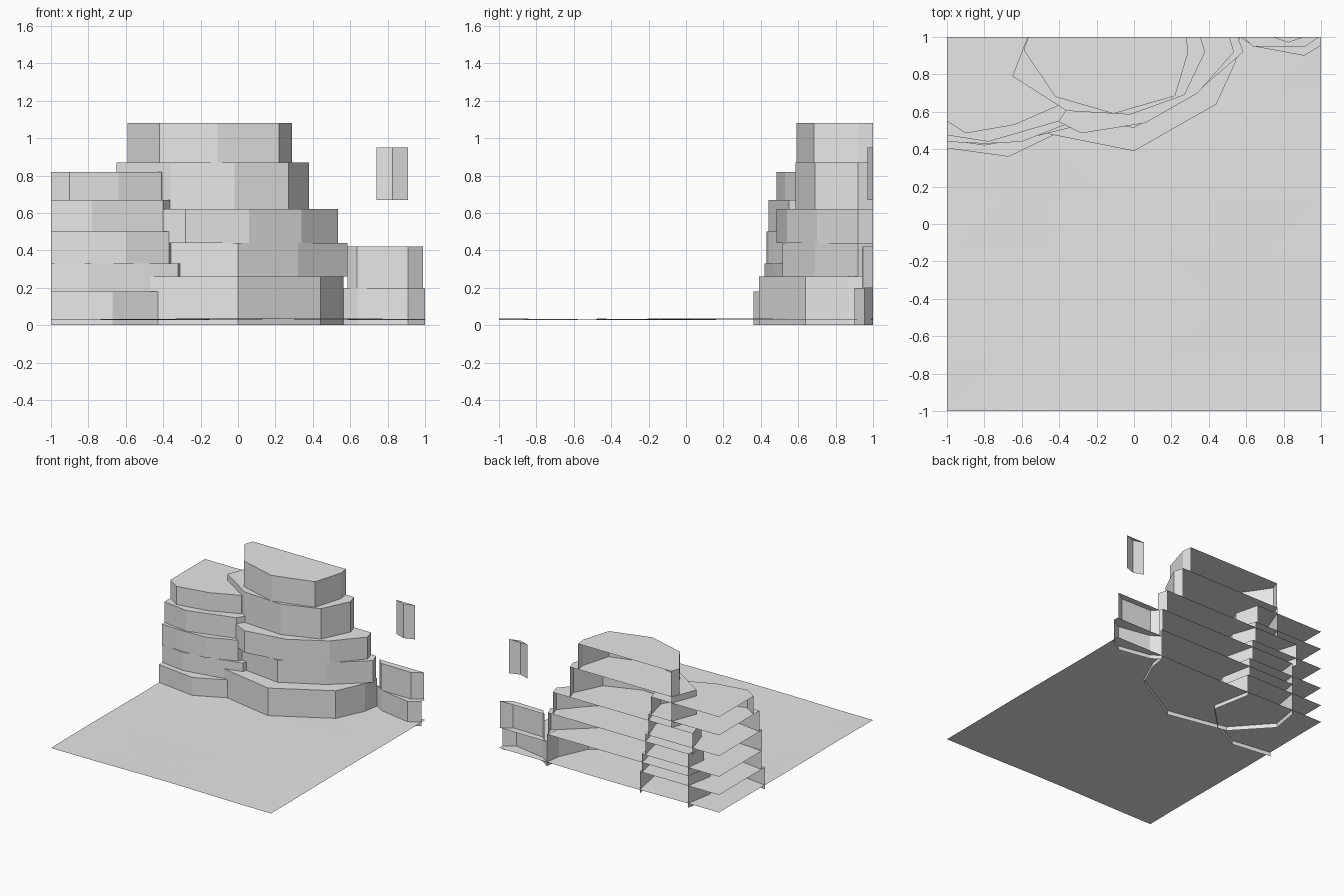
import bpy, bmesh, math

if "Cube" in bpy.data.objects:
    bpy.data.objects.remove(bpy.data.objects["Cube"])

stone = bpy.data.materials.new("pale_grey")
stone.diffuse_color = (0.8, 0.8, 0.8, 1)
stone.use_nodes = True
stone.node_tree.nodes["Principled BSDF"].inputs["Base Color"].default_value = stone.diffuse_color


def finish(name, bm):
    mesh = bpy.data.meshes.new(name)
    bm.to_mesh(mesh)
    bm.free()
    mesh.materials.append(stone)
    bpy.context.collection.objects.link(bpy.data.objects.new(name, mesh))


def ledge(name, z0, z1, path, corner=None):
    """Open-backed rock layer: walls along the path and a flat cap on top."""
    bm = bmesh.new()
    low = [bm.verts.new((x, y, z0)) for x, y in path]
    top = [bm.verts.new((x, y, z1)) for x, y in path]
    for i in range(len(path) - 1):
        bm.faces.new((low[i], low[i + 1], top[i + 1], top[i]))
    cap = top + ([bm.verts.new((*corner, z1))] if corner else [])
    bm.faces.new(cap)
    finish(name, bm)


# Gently uneven ground sheet
bm = bmesh.new()
bmesh.ops.create_grid(bm, x_segments=7, y_segments=7, size=1)
for v in bm.verts:
    x, y = v.co.x, v.co.y
    v.co.z = 0.032 + 0.005 * math.sin(3.1 * x + 1.3 * y) * math.cos(2.7 * y - x)
bmesh.ops.triangulate(bm, faces=bm.faces[:])
finish("ground", bm)

# Main rock stack, bottom to top
main = [
    (0.00, 0.26, [(-.72, 1), (-.76, .77), (-.5, .49), (0, .39), (.44, .64), (.545, .87), (.565, 1)]),
    (0.26, 0.44, [(-.72, 1), (-.74, .82), (-.45, .57), (0, .515), (.32, .69), (.585, .92), (.555, 1)]),
    (0.44, 0.62, [(-.76, 1), (-.7, .8), (-.39, .54), (-.28, .485), (.06, .54), (.34, .70), (.535, .92), (.51, 1)]),
    (0.62, 0.87, [(-.57, 1), (-.65, .79), (-.36, .605), (-.02, .585), (.27, .69), (.38, .92), (.355, 1)]),
    (0.87, 1.08, [(-.565, 1), (-.59, .93), (-.42, .68), (-.11, .59), (.22, .685), (.29, .92), (.28, 1)]),
]
for i, (z0, z1, path) in enumerate(main):
    ledge(f"main_rock_layer_{i + 1}", z0, z1, path)

# Left rock stack, cut off at the ground's side edge
left = [
    (0.00, 0.18, [(-1, .405), (-.67, .36), (-.42, .48), (-.22, .68), (-.28, 1)]),
    (0.18, 0.33, [(-1, .45), (-.8, .42), (-.5, .475), (-.32, .52), (-.25, .75), (-.3, 1)]),
    (0.33, 0.50, [(-1, .44), (-.8, .43), (-.6, .44), (-.37, .53), (-.27, .75), (-.33, 1)]),
    (0.50, 0.67, [(-1, .475), (-.78, .44), (-.4, .55), (-.36, .61), (-.29, .8), (-.36, 1)]),
    (0.67, 0.82, [(-1, .55), (-.9, .485), (-.64, .53), (-.41, .63), (-.33, .8), (-.38, 1)]),
]
for i, (z0, z1, path) in enumerate(left):
    ledge(f"left_rock_layer_{i + 1}", z0, z1, path, (-1, 1))

# Small right rock slices
ledge("right_rock_layer_1", 0, 0.2, [(.565, 1), (.64, .95), (.91, .90), (1, .955)], (1, 1))
ledge("right_rock_layer_2", 0.2, 0.42, [(.585, 1), (.635, .95), (.91, .945), (.99, 1)])
ledge("floating_rock_slice", 0.67, 0.95, [(.74, 1), (.825, .97), (.91, 1)])
